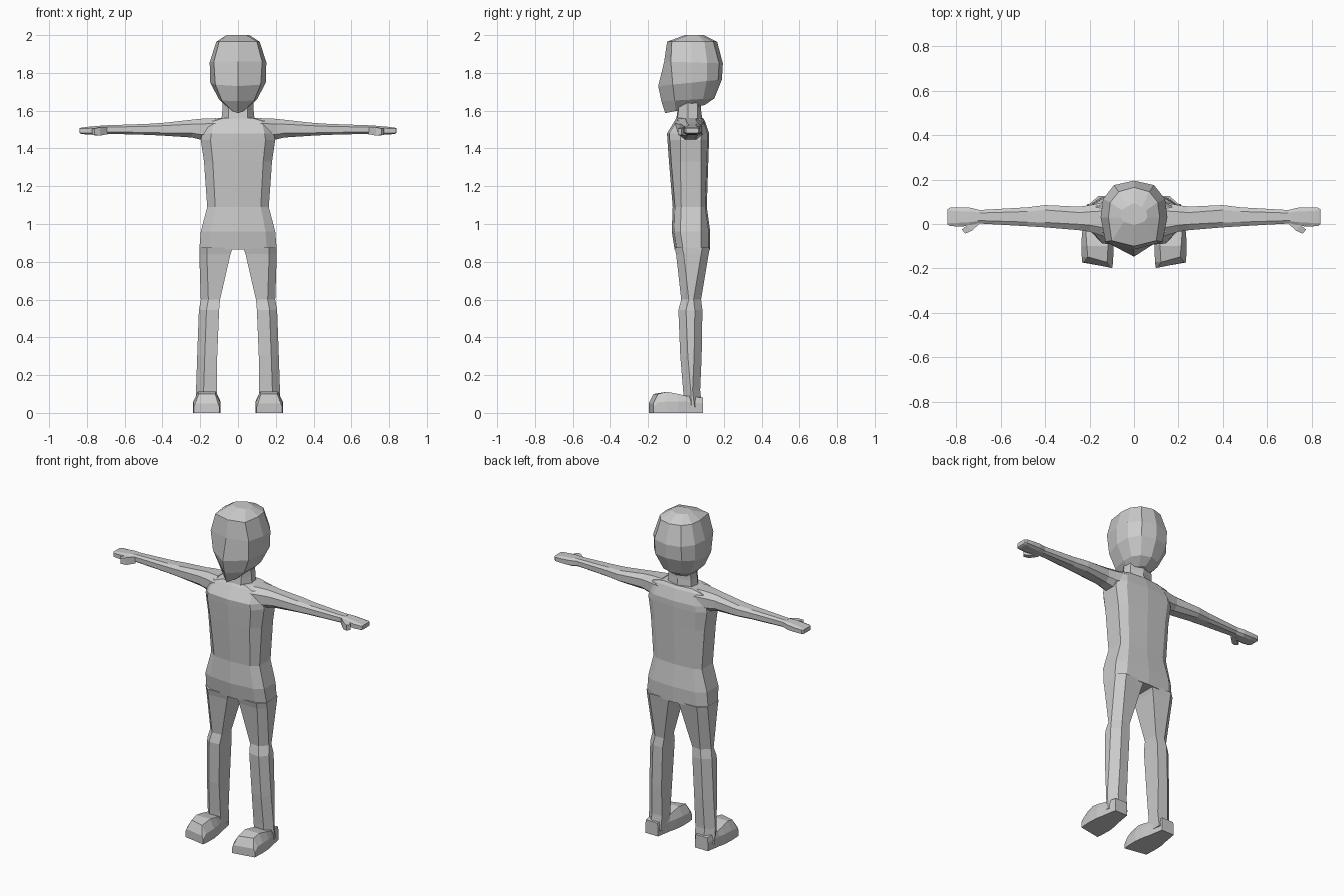
import bpy, bmesh
from mathutils import Vector

skin = bpy.data.materials.new("plain grey")
skin.diffuse_color = (0.6, 0.6, 0.6, 1)


def loft(name, rings):
    """Skin a closed flat-shaded surface over rings of equal point count."""
    bm = bmesh.new()
    rows = [[bm.verts.new(p) for p in ring] for ring in rings]
    n = len(rows[0])
    for a, b in zip(rows, rows[1:]):
        for i in range(n):
            j = (i + 1) % n
            bm.faces.new((a[i], a[j], b[j], b[i]))
    bm.faces.new(rows[0])
    bm.faces.new(rows[-1])
    bmesh.ops.recalc_face_normals(bm, faces=bm.faces)
    mesh = bpy.data.meshes.new(name)
    bm.to_mesh(mesh)
    bm.free()
    mesh.materials.append(skin)
    ob = bpy.data.objects.new(name, mesh)
    bpy.context.collection.objects.link(ob)
    return ob


def pair(name, rings):
    """Make a part on both sides of the body."""
    loft("left_" + name, rings)
    loft("right_" + name, [[(-x, y, z) for x, y, z in r] for r in rings])


def symmetric(half):
    """Close a half ring that starts and ends on the centre plane."""
    return half + [(-x, y, z) for x, y, z in half[-2:0:-1]]


# head: front z, back z, half width, front y, face-edge x, face-edge y, back y
head = []
for zf, zb, w, yf, ex, ey, yb in [
        (2.0, 2.0, 0.06, -0.005, 0.045, 0.01, 0.095),
        (1.965, 1.965, 0.115, -0.10, 0.10, -0.075, 0.165),
        (1.86, 1.85, 0.15, -0.115, 0.128, -0.08, 0.195),
        (1.73, 1.765, 0.147, -0.147, 0.12, -0.07, 0.19),
        (1.65, 1.665, 0.10, -0.13, 0.085, -0.06, 0.15),
        (1.587, 1.63, 0.055, -0.11, 0.03, -0.055, 0.10)]:
    half = [(0, yf), (ex, ey), (w, 0.03), (w * 0.93, 0.03 + (yb - 0.03) * 0.5),
            (w * 0.6, yb - 0.02), (0, yb)]
    head.append(symmetric([(x, y, zf + (zb - zf) * (y - yf) / (yb - yf))
                           for x, y in half]))
loft("head", head)

# neck
loft("neck", [symmetric([(0, yf, z), (0.05, yf + 0.005, z), (w, 0.01, z),
                         (w * 0.9, 0.06, z), (0, yb, z)])
              for z, w, yf, yb in [(1.68, 0.08, -0.04, 0.08),
                                   (1.6, 0.083, -0.045, 0.08),
                                   (1.53, 0.09, -0.055, 0.09)]])

# torso: z, half width, front y, back y
torso = []
for z, w, yf, yb in [(1.562, 0.10, -0.05, 0.09), (1.545, 0.17, -0.06, 0.10),
                     (1.48, 0.19, -0.10, 0.122), (1.445, 0.197, -0.098, 0.122),
                     (1.33, 0.18, -0.09, 0.118), (1.09, 0.163, -0.07, 0.11),
                     (0.96, 0.197, -0.075, 0.128), (0.865, 0.205, -0.06, 0.126)]:
    side = max(yf + 0.045, -0.03)
    torso.append(symmetric([(0, yf, z), (w * 0.74, yf + 0.012, z), (w, side, z),
                            (w, 0.08, z), (w * 0.74, yb - 0.008, z), (0, yb, z)]))
loft("torso", torso)

# legs: z, inner x, outer x, front y, back y
legs = []
for z, xi, xo, yf, yb in [(0.875, 0.028, 0.205, -0.06, 0.126),
                          (0.84, 0.04, 0.205, -0.052, 0.12),
                          (0.60, 0.095, 0.197, -0.025, 0.08),
                          (0.545, 0.10, 0.207, -0.04, 0.087),
                          (0.30, 0.11, 0.216, -0.03, 0.083),
                          (0.12, 0.112, 0.222, -0.015, 0.075),
                          (0.03, 0.115, 0.222, -0.01, 0.085)]:
    legs.append([(xi, yf + 0.005, z), (xo - 0.04, yf, z), (xo, yf + 0.04, z),
                 (xo, yb - 0.04, z), (xo - 0.045, yb, z), (xi, yb - 0.005, z)])
pair("leg", legs)

# feet: y, inner x, outer x, top z, shoulder height, top inset
feet = []
for y, xi, xo, top, mid, inset in [(0.09, 0.125, 0.21, 0.08, 0.05, 0.004),
                                   (0.0, 0.11, 0.225, 0.09, 0.06, 0.01),
                                   (-0.04, 0.10, 0.234, 0.10, 0.06, 0.018),
                                   (-0.10, 0.092, 0.237, 0.112, 0.06, 0.025),
                                   (-0.16, 0.094, 0.235, 0.10, 0.055, 0.027),
                                   (-0.185, 0.098, 0.234, 0.05, 0.03, 0.008)]:
    skew = 0.012 if y < -0.15 else 0
    ring = [(xi, 0), (xo, 0), (xo, mid), (xo - inset, top), (xi + inset, top), (xi, mid)]
    feet.append([(x, y + (skew if x > 0.16 else -skew), z) for x, z in ring])
pair("foot", feet)


def bevel_box(x, y0, y1, z0, z1, c):
    """Box section across an arm, with its four corners cut."""
    d, h = (y1 - y0) * c, (z1 - z0) * c
    return [(x, y0 + d, z0), (x, y1 - d, z0), (x, y1, z0 + h), (x, y1, z1 - h),
            (x, y1 - d, z1), (x, y0 + d, z1), (x, y0, z1 - h), (x, y0, z0 + h)]


# arms
pair("arm", [bevel_box(*s) for s in [
    (0.12, -0.06, 0.10, 1.45, 1.56, 0.25), (0.20, -0.035, 0.085, 1.447, 1.557, 0.25),
    (0.245, -0.028, 0.078, 1.458, 1.552, 0.25), (0.40, -0.015, 0.085, 1.468, 1.535, 0.22),
    (0.48, -0.01, 0.075, 1.472, 1.53, 0.22), (0.71, 0.003, 0.062, 1.478, 1.522, 0.22)]])

# hands
pair("hand", [bevel_box(*s) for s in [
    (0.69, 0.003, 0.062, 1.478, 1.522, 0.2), (0.735, -0.008, 0.073, 1.472, 1.52, 0.2),
    (0.79, -0.012, 0.075, 1.473, 1.515, 0.2), (0.83, -0.008, 0.073, 1.477, 1.51, 0.15),
    (0.84, 0.0, 0.065, 1.482, 1.507, 0.1)]])

# thumbs, running forward and outward from the wrist
thumb = []
along = Vector((0.8, -0.6, 0)).normalized()
across = Vector((-along.y, along.x, 0))
for x, y, r, z0, z1 in [(0.70, 0.015, 0.014, 1.475, 1.515),
                        (0.74, -0.018, 0.016, 1.468, 1.512),
                        (0.767, -0.034, 0.012, 1.472, 1.505)]:
    a, b = Vector((x, y, 0)) - across * r, Vector((x, y, 0)) + across * r
    thumb.append([(a.x, a.y, z0), (b.x, b.y, z0), (b.x, b.y, z1), (a.x, a.y, z1)])
pair("thumb", thumb)
